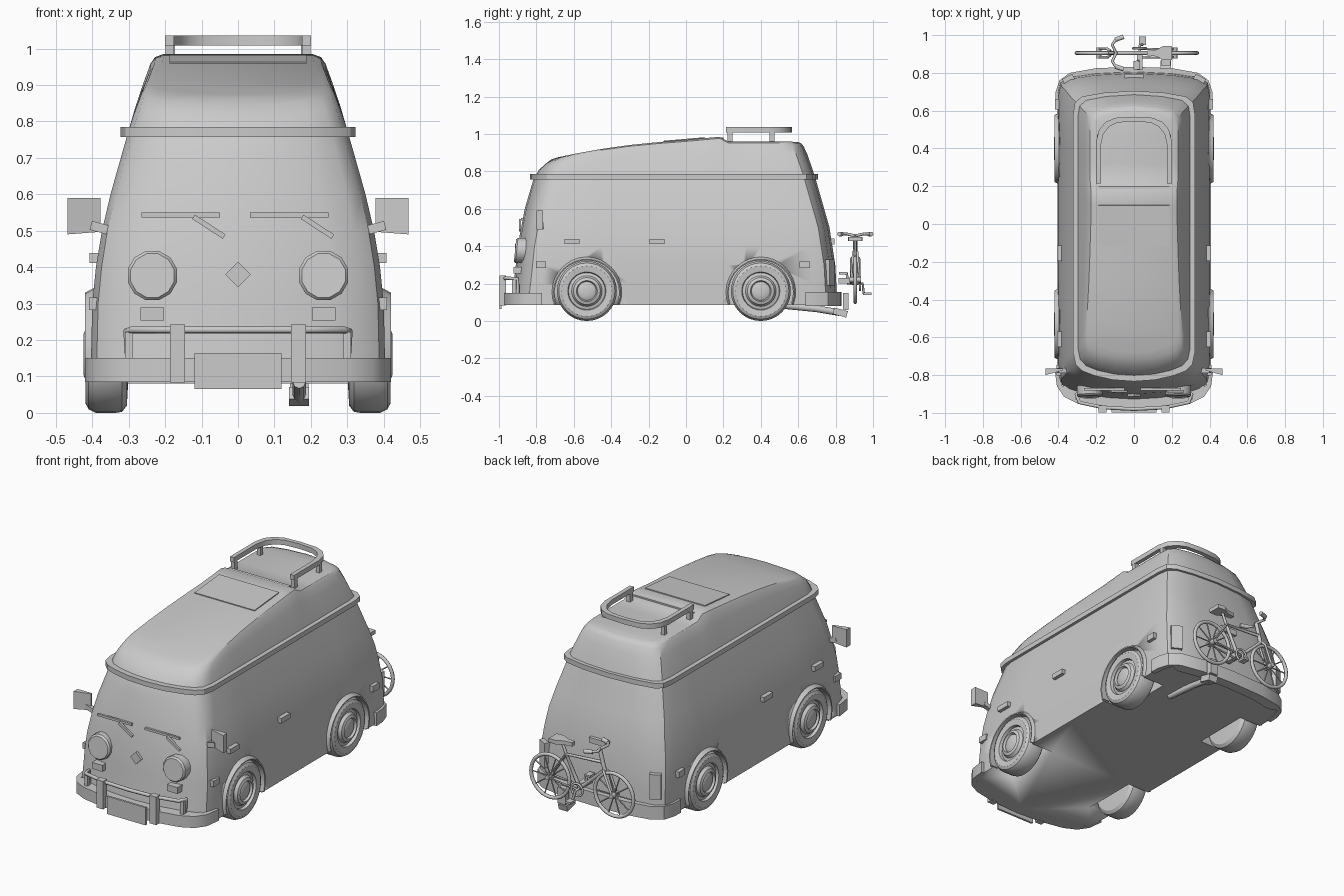
import bpy, bmesh
from math import sin, cos, pi, radians
from mathutils import Vector, Matrix, Euler

if "Cube" in bpy.data.objects:
    bpy.data.objects.remove(bpy.data.objects["Cube"])


def obj(name, verts, faces, angle=32):
    bm = bmesh.new()
    vs = [bm.verts.new(v) for v in verts]
    for f in faces:
        bm.faces.new([vs[i] for i in f])
    bmesh.ops.recalc_face_normals(bm, faces=bm.faces)
    me = bpy.data.meshes.new(name)
    bm.to_mesh(me)
    bm.free()
    return link(name, me, angle)


def link(name, me, angle=32):
    for p in me.polygons:
        p.use_smooth = True
    me.set_sharp_from_angle(angle=radians(angle))
    o = bpy.data.objects.new(name, me)
    bpy.context.collection.objects.link(o)
    return o


def lerp(t, pts):
    for (a, b), (c, d) in zip(pts, pts[1:]):
        if t <= c:
            return b + (d - b) * max(0, (t - a) / (c - a))
    return pts[-1][1]


def bridge(rings, n, closed=True):
    return [(r * n + i, r * n + (i + 1) % n, (r + 1) * n + (i + 1) % n, (r + 1) * n + i)
            for r in range(rings - 1) for i in range(n if closed else n - 1)]


def box(name, c, size, rot=(0, 0, 0), mirror=False):
    for s in ((1, -1) if mirror else (1,)):
        m = Matrix.Translation((c[0] * s, c[1], c[2])) @ Euler((rot[0], rot[1] * s, rot[2] * s)).to_matrix().to_4x4()
        v = [m @ Vector((x * size[0] / 2, y * size[1] / 2, z * size[2] / 2))
             for x in (-1, 1) for y in (-1, 1) for z in (-1, 1)]
        obj(name, v, [(0, 1, 3, 2), (4, 6, 7, 5), (0, 4, 5, 1), (2, 3, 7, 6), (0, 2, 6, 4), (1, 5, 7, 3)])


def tube(name, pts, r, cyclic=False):
    cu = bpy.data.curves.new(name, 'CURVE')
    cu.dimensions = '3D'
    sp = cu.splines.new('POLY')
    sp.points.add(len(pts) - 1)
    for p, q in zip(sp.points, pts):
        p.co = (*q, 1)
    sp.use_cyclic_u = cyclic
    cu.bevel_depth, cu.bevel_resolution, cu.use_fill_caps = r, 2, True
    tmp = bpy.data.objects.new(name + "_path", cu)
    bpy.context.collection.objects.link(tmp)
    bpy.context.view_layer.update()
    me = bpy.data.meshes.new_from_object(tmp)
    bpy.data.objects.remove(tmp)
    return link(name, me, 50)


def lathe_x(name, prof, y, z, s=1, seg=32):
    v = [(s * x, y + r * cos(2 * pi * k / seg), z + r * sin(2 * pi * k / seg)) for r, x in prof for k in range(seg)]
    n = len(prof)
    return obj(name, v, bridge(n, seg) + [tuple(range(seg)), tuple(range((n - 1) * seg, n * seg))])


# body outline: nose and tail curve offsets, with fixed stations along the sides
NOSE = [(0, 0), (.35, .008), (.65, .03), (.85, .055), (.96, .09), (1, .15)]
TAIL = [(1, .12), (.97, .06), (.85, .03), (.5, .01), (0, 0)]
MID = [-.45, -.3, -.15, 0, .1, .18, .225, .32, .4]
ROOF = [(-.82, .80), (-.78, .835), (-.72, .868), (-.6, .893), (-.45, .92), (-.25, .948),
        (0, .968), (.18, .985), (.225, .96), (.62, .958)]
WIDTH = [(.085, .405), (.3, .40), (.45, .385), (.6, .35), (.77, .302)]
FRONT = [(.085, -.935), (.25, -.915), (.4, -.90), (.6, -.862), (.77, -.812)]
REAR = [(.085, .81), (.3, .798), (.5, .767), (.77, .69)]


def outline(hw, yf, yr):
    half = [(u * hw, yf + d) for u, d in NOSE] + [(hw, y) for y in MID] + [(u * hw, yr - d) for u, d in TAIL]
    return half + [(-x, y) for x, y in half[-2:0:-1]]


# body shell with roof
verts, rings = [], 0
for z in (.085, .2, .3, .4, .5, .6, .7, .77):
    verts += [(x, y, z) for x, y in outline(lerp(z, WIDTH), lerp(z, FRONT), lerp(z, REAR))]
    rings += 1
for f, hw, yf, yr in ((.35, .28, -.80, .668), (.65, .258, -.785, .648), (.88, .24, -.75, .628),
                      (.96, .228, -.72, .615), (1, .205, -.68, .595)):
    for x, y in outline(hw, yf, yr):
        k = (lerp(y, ROOF) - .77) / .2
        verts.append((x / hw * (.302 - (.302 - hw) * min(k, 1)), y, .77 + .2 * k * f))
    rings += 1
N = len(verts) // rings
faces = bridge(rings, N) + [tuple(range(N))]
b = (rings - 1) * N
for i in range(N // 2):
    q = [b + i, b + i + 1, b + (N - i - 1) % N, b + (N - i) % N]
    faces.append(tuple(dict.fromkeys(q)))
body = obj("body", verts, faces)

# wheel wells, arches and wheels
WHEEL = [(.05, .30), (.14, .305), (.157, .318), (.16, .335), (.16, .39), (.15, .41), (.135, .418), (.102, .414),
         (.098, .398), (.082, .402), (.072, .418), (.056, .424), (.05, .412), (.04, .418), (.015, .42)]
for y in (-.53, .40):
    for s in (1, -1):
        cut = lathe_x("wheel_well_cutter", [(.178, .27), (.178, .5)], y, .152, s)
        cut.hide_render = True
        mod = body.modifiers.new("wheel_well", 'BOOLEAN')
        mod.operation, mod.object = 'DIFFERENCE', cut
        lathe_x("wheel", WHEEL, y, .16, s)
        v = []
        for k in range(21):
            a = radians(-20 + 220 * k / 20)
            v += [(s * x, y + r * cos(a), .152 + r * sin(a)) for r, x in ((.172, .37), (.172, .418), (.178, .42), (.196, .385))]
        obj("wheel_arch", v, bridge(21, 4) + [(0, 1, 2, 3), (80, 81, 82, 83)])
bpy.context.view_layer.update()
done = bpy.data.meshes.new_from_object(body.evaluated_get(bpy.context.evaluated_depsgraph_get()))
body.modifiers.clear()
body.data = done
for o in [o for o in bpy.data.objects if "cutter" in o.name]:
    bpy.data.objects.remove(o)

# gutter belt
belt = []
for d, z in ((.02, .757), (.02, .785), (-.015, .785), (-.015, .757), (.02, .757)):
    belt += [(x, y, z) for x, y in outline(.302 + d, -.813 - d, .685 + d)]
obj("gutter_belt", belt[:4 * N], bridge(4, N) + [(3 * N + i, 3 * N + (i + 1) % N, (i + 1) % N, i) for i in range(N)])


# flat band swept along a plan path mirrored about x = 0
def band(name, half, inner, z0, z1):
    def full(h):
        return [(-x, y) for x, y in h[:0:-1]] + h
    v = []
    for o, i in zip(full(half), full(inner)):
        v += [(*o, z0), (*o, z1), (*i, z1), (*i, z0)]
    n = len(v) // 4
    obj(name, v, bridge(n, 4) + [(0, 1, 2, 3), tuple(range(4 * n - 4, 4 * n))])


fb = [(0, -.985), (.17, -.975), (.3, -.95), (.37, -.915), (.408, -.86), (.42, -.77)]
rb = [(0, .832), (.2, .825), (.34, .80), (.395, .76), (.415, .70), (.418, .64)]
band("front_bumper", fb, [(x * .93, y + .07 * (x < .38)) for x, y in fb], .085, .15)
band("rear_bumper", rb, [(x * .93, y - .06 * (x < .38)) for x, y in rb], .08, .155)
rack = [(0, .568), (.1, .562), (.15, .54), (.185, .50), (.2, .44), (.2, .215)]
band("roof_rack_rail", rack, [(x * .88, y - .025 * (y > .3)) for x, y in rack], 1.008, 1.036)
for y, x in ((.235, .188), (.46, .184)):
    box("roof_rack_post", (x, y, .985), (.022, .025, .055), mirror=True)

# roof details
box("roof_hatch", (0, -.01, .968), (.375, .22, .01), (radians(5), 0, 0))
box("roof_step_trim", (0, .19, .973), (.376, .02, .018))

# front bumper rail, overriders and plate
tube("bumper_rail", [(-.30, -.90, .15), (-.305, -.90, .225), (-.29, -.945, .228), (-.16, -.972, .228), (0, -.98, .228),
                     (.16, -.972, .228), (.29, -.945, .228), (.305, -.90, .225), (.30, -.90, .15)], .01)
box("bumper_rail_end", (.30, -.92, .185), (.02, .02, .075), mirror=True)
box("overrider", (.166, -.98, .163), (.042, .036, .158), mirror=True)
box("front_plate", (0, -.992, .115), (.24, .012, .1))

# face: headlights, indicators, wipers, diamond trim
for s in (1, -1):
    prof = [(.062, -.914), (.07, -.905), (.07, -.85)]
    v = [(s * .235 + r * cos(pi * (k + .5) / 6), y - .1 * (.0 - r * sin(pi * (k + .5) / 6)), .377 + r * sin(pi * (k + .5) / 6))
         for r, y in prof for k in range(12)]
    obj("headlight", v, bridge(3, 12) + [tuple(range(12)), tuple(range(24, 36))])
box("indicator", (.235, -.90, .271), (.065, .045, .036), mirror=True)
for x in (0, .298):
    box("wiper_blade", (x - .157, -.875, .543), (.215, .012, .013))
    box("wiper_arm", (x - .08, -.887, .511), (.1, .012, .014), (0, radians(33), 0))
box("nose_diamond", (0, -.903, .38), (.049, .02, .049), (0, pi / 4, 0))

# door mirrors: wedge housing on a stub arm
for s in (1, -1):
    v = [(s * x, y, z) for x, z, h in ((.378, .497, .505), (.378, .59, .505), (.468, .59, 0), (.468, .49, 0))
         for y in ((-.765, -.80) if x > .4 else (-.765, -.775))]
    obj("mirror", v, [(0, 2, 4, 6), (1, 3, 5, 7), (0, 1, 3, 2), (2, 3, 5, 4), (4, 5, 7, 6), (6, 7, 1, 0)])
box("mirror_arm", (.375, -.775, .507), (.06, .025, .025), (0, radians(-15), 0), True)

# side markers, tail lights, rear lamp
for y, z, w, h, dx in ((-.775, .30, .055, .034, -.008), (-.61, .425, .08, .028, .003),
                       (-.155, .425, .08, .028, .003), (.635, .30, .055, .034, .002)):
    box("side_marker", (lerp(z, WIDTH) + dx, y, z), (.035, w, h), mirror=True)
box("tail_light", (.345, .763, .26), (.06, .04, .14), (0, 0, radians(-28)), True)
box("plate_lamp", (0, .78, .425), (.1, .03, .03))

# exhaust
tube("exhaust_pipe", [(.168, .5, .085), (.168, .7, .065), (.168, .82, .045)], .018)
box("exhaust_tip", (.168, .825, .045), (.055, .075, .035), (radians(-15), 0, 0))
box("exhaust_bracket", (.168, .855, .105), (.05, .03, .09))

# bicycle hung behind the tail
Y = .905
R, F, BB, S, H = (.215, .22), (-.185, .22), (.03, .20), (.115, .37), (-.115, .385)


def P(p, dy=0):
    return (p[0], Y + dy, p[1])


for hub in (R, F):
    tube("bike_tyre", [(hub[0] + .12 * cos(k * pi / 16), Y, hub[1] + .12 * sin(k * pi / 16)) for k in range(32)], .01, True)
    for k in range(10):
        a = k * pi / 5
        tube("bike_spoke", [P(hub), (hub[0] + .115 * cos(a), Y, hub[1] + .115 * sin(a))], .0035)
    tube("bike_hub", [P(hub, -.03), P(hub, .03)], .014)
tube("bike_frame", [P(BB), P(S), P(H), P((-.125, .345)), P(BB)], .011)
tube("bike_seat_post", [P(S), P((.14, .43))], .008)
tube("bike_stem", [P((-.125, .345)), P((-.095, .455))], .011)
for d in (-.022, .022):
    tube("bike_stays", [P(BB, d), P(R, d), P(S, d / 2)], .006)
    tube("bike_fork", [P((-.125, .345), d / 2), P((-.14, .33), d), P(F, d)], .007)
    tube("bike_handlebar", [P((-.095, .455)), P((-.115, .465), 2 * d), P((-.1, .465), 3 * d), P((-.06, .465), 3.8 * d)], .008)
    tube("bike_grip", [P((-.1, .465), 3.2 * d), P((-.055, .465), 3.9 * d)], .012)
    s = 1 if d > 0 else -1
    tube("bike_crank", [P(BB), P(BB, s * .04), P((.03 + s * .015, .20 - s * .055), s * .045)], .007)
    box("bike_pedal", (.03 + s * .015, Y + s * .065, .20 - s * .055), (.035, .045, .012))
tube("bike_chainring", [(.03 + .035 * cos(k * pi / 8), Y + .025, .20 + .035 * sin(k * pi / 8)) for k in range(16)], .006, True)
v = [(x, Y + s * w, z) for x, w in ((.07, .012), (.12, .018), (.155, .038), (.20, .036))
     for s, z in ((-1, .428), (1, .428), (1, .45), (-1, .45))]
obj("bike_saddle", v, bridge(4, 4) + [(0, 1, 2, 3), (12, 13, 14, 15)])
box("bike_mount", (.03, .86, .215), (.03, .09, .03))
